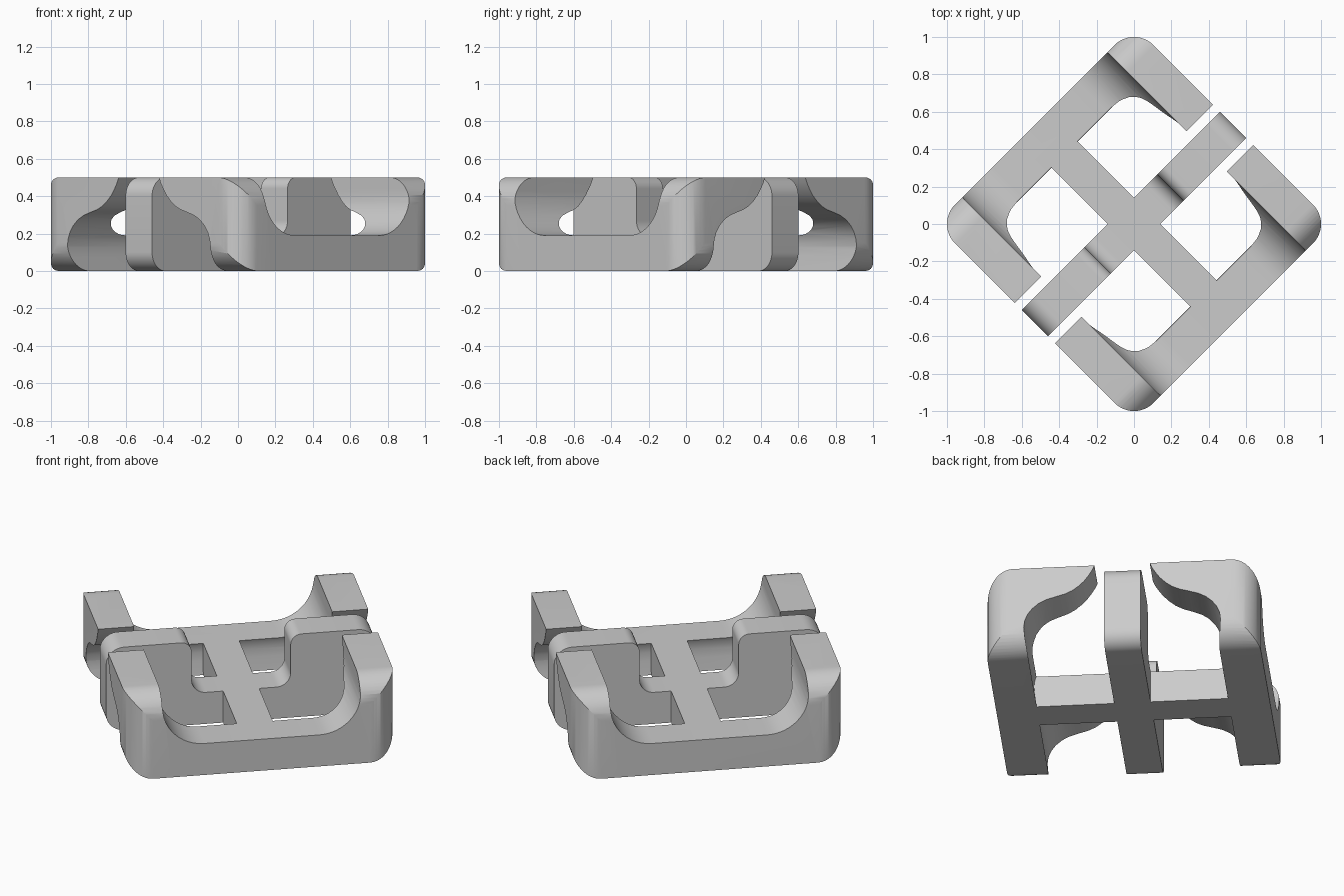
import bpy, bmesh, math
from mathutils import Matrix

if "Cube" in bpy.data.objects:
    bpy.data.objects.remove(bpy.data.objects["Cube"])

H, R = 0.75, 0.146        # half side, plan corner radius
TOP, FLOOR = 0.50, 0.19   # full height, low bar height

grey = bpy.data.materials.new("light_grey")
grey.diffuse_color = (0.6, 0.6, 0.6, 1)
grey.use_nodes = True
grey.node_tree.nodes["Principled BSDF"].inputs["Base Color"].default_value = grey.diffuse_color


def arc(cx, cz, r, a0, a1, n=12):
    """Points on an arc, angles in degrees."""
    return [(cx + r * math.cos(math.radians(a0 + (a1 - a0) * i / n)),
             cz + r * math.sin(math.radians(a0 + (a1 - a0) * i / n))) for i in range(n + 1)]


def mirrored(half):
    """Close a right-half outline with its mirror image."""
    return half + [(-x, z) for x, z in reversed(half)]


def prism(name, pts, axis, lo, hi):
    """Extrude a 2D outline along the given axis."""
    place = {"x": lambda p, d: (d, p[0], p[1]),
             "y": lambda p, d: (p[0], d, p[1]),
             "z": lambda p, d: (p[0], p[1], d)}[axis]
    bm = bmesh.new()
    face = bm.faces.new([bm.verts.new(place(p, lo)) for p in pts])
    ext = bmesh.ops.extrude_face_region(bm, geom=[face])
    shift = [b - a for a, b in zip(place((0, 0), lo), place((0, 0), hi))]
    bmesh.ops.translate(bm, vec=shift, verts=[g for g in ext["geom"] if isinstance(g, bmesh.types.BMVert)])
    bmesh.ops.recalc_face_normals(bm, faces=bm.faces)
    me = bpy.data.meshes.new(name)
    bm.to_mesh(me)
    bm.free()
    me.materials.append(grey)
    ob = bpy.data.objects.new(name, me)
    bpy.context.collection.objects.link(ob)
    return ob


def boolean(ob, other, op):
    """Apply a boolean and remove the second object."""
    m = ob.modifiers.new("bool", "BOOLEAN")
    m.operation, m.solver, m.object = op, "EXACT", other
    bpy.context.view_layer.objects.active = ob
    bpy.ops.object.modifier_apply(modifier=m.name)
    bpy.data.objects.remove(other)


# Side rails: U-shaped along their length, with raised ends and rounded bottoms
u_half = (arc(H - 0.15, 0.15, 0.15, -90, 0) + [(H, TOP), (0.55, TOP)]
          + arc(0.32, FLOOR + 0.23, 0.23, 0, -90))
# Cross-section of a rail with its tapering arm reaching inwards
arm = ([(0.525, 0.0), (H, 0.0)] + arc(H - 0.15, TOP - 0.15, 0.15, 0, 90)
       + [(0.152, TOP), (0.165, 0.47), (0.183, 0.44), (0.208, 0.405), (0.24, 0.373),
          (0.275, 0.347), (0.315, 0.328), (0.37, 0.312), (0.42, 0.296), (0.46, 0.274),
          (0.494, 0.244), (0.519, 0.21), (0.535, 0.17), (0.54, 0.13), (0.536, 0.08)])
# Rounded square plan
plan = [p for k, (sx, sy) in enumerate([(1, 1), (-1, 1), (-1, -1), (1, -1)])
        for p in arc(sx * (H - R), sy * (H - R), R, 90 * k, 90 * k + 90)]

rails = []
for side, s in (("left", 1), ("right", -1)):
    rail = prism(side + "_rail", [(s * y, z) for y, z in arm], "x", -0.9, 0.9)
    boolean(rail, prism("u_cutter", mirrored(u_half), "y", -0.9, 0.9), "INTERSECT")
    boolean(rail, prism("plan_cutter", plan, "z", -0.1, 0.6), "INTERSECT")
    rails.append(rail)

# Centre bar with two raised blocks
bar_half = (arc(H - 0.1, 0.1, 0.1, -90, 0) + arc(H - 0.1, TOP - 0.1, 0.1, 0, 90)
            + arc(0.335, TOP - 0.06, 0.06, 90, 180) + arc(0.195, FLOOR + 0.08, 0.08, 0, -90))
frame = prism("buckle_frame", mirrored(bar_half), "y", -0.1, 0.1)

# Cross bar joining both rails
cross = prism("cross_bar", [(-0.1, 0), (0.1, 0), (0.1, FLOOR), (-0.1, FLOOR)], "y", -0.6, 0.6)
for part in [cross] + rails:
    boolean(frame, part, "UNION")

# Stand the frame on its diagonal
frame.data.transform(Matrix.Rotation(math.radians(45), 4, "Z"))
bpy.ops.object.select_all(action="DESELECT")
frame.select_set(True)
bpy.context.view_layer.objects.active = frame
bpy.ops.object.shade_smooth_by_angle(angle=math.radians(30))
